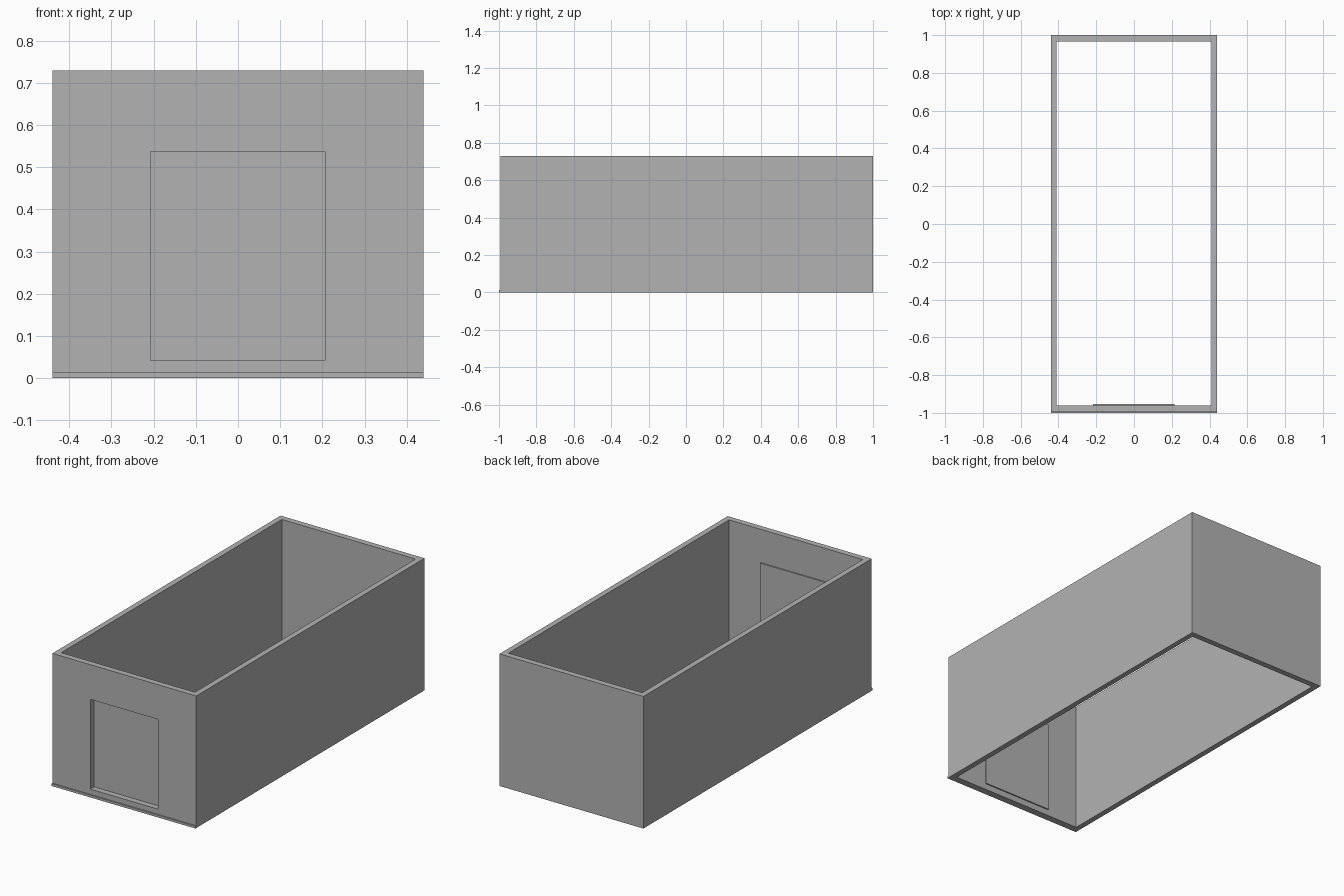
import bpy

# Remove the default object
cube = bpy.data.objects.get("Cube")
if cube:
    bpy.data.objects.remove(cube, do_unlink=True)

# Single plain grey
grey = bpy.data.materials.new("plain grey")
grey.use_nodes = True
COLOUR = (0.45, 0.45, 0.45, 1)
grey.diffuse_color = COLOUR
grey.node_tree.nodes["Principled BSDF"].inputs["Base Color"].default_value = COLOUR

HALF_W, HEIGHT = 0.44, 0.73
FRONT, BACK, WALL = -0.993, 1.0, 0.033


def frame(name, outer, inner, start, end, place):
    """Rectangular ring extruded from start to end; place maps (u, v, depth) to xyz."""
    verts = []
    for depth in (start, end):
        for u0, u1, v0, v1 in (outer, inner):
            verts += [place(u, v, depth) for u, v in
                      ((u0, v0), (u1, v0), (u1, v1), (u0, v1))]
    faces = []
    for i in range(4):
        j = (i + 1) % 4
        for a, b in ((0, 4), (4, 12), (12, 8), (8, 0)):
            faces.append((a + i, a + j, b + j, b + i))
    return make(name, verts, faces)


def box(name, x0, x1, y0, y1, z0, z1):
    verts = [(x, y, z) for z in (z0, z1)
             for x, y in ((x0, y0), (x1, y0), (x1, y1), (x0, y1))]
    faces = [(3, 2, 1, 0), (4, 5, 6, 7)]
    faces += [(i, (i + 1) % 4, (i + 1) % 4 + 4, i + 4) for i in range(4)]
    return make(name, verts, faces)


def make(name, verts, faces):
    mesh = bpy.data.meshes.new(name)
    mesh.from_pydata(verts, [], faces)
    mesh.materials.append(grey)
    obj = bpy.data.objects.new(name, mesh)
    bpy.context.collection.objects.link(obj)
    # Consistent outward normals
    import bmesh
    bm = bmesh.new()
    bm.from_mesh(mesh)
    bmesh.ops.recalc_face_normals(bm, faces=bm.faces)
    bm.to_mesh(mesh)
    bm.free()
    return obj


# Side and back walls, open above and below
inner_w = HALF_W - 0.031
for side, s in (("left", 1), ("right", -1)):
    xs = sorted((s * inner_w, s * HALF_W))
    box(side + "_wall", *xs, FRONT, BACK, 0, HEIGHT)
box("back_wall", -inner_w, inner_w, BACK - WALL, BACK, 0, HEIGHT)

# Front wall with the rectangular opening
frame("front_wall", (-inner_w, inner_w, 0, HEIGHT), (-0.208, 0.206, 0.042, 0.538),
      FRONT, FRONT + WALL, lambda u, v, d: (u, d, v))

# Thin panel closing the opening from inside
box("opening_panel", -0.216, 0.214, FRONT + WALL, FRONT + WALL + 0.007, 0.034, 0.546)

# Low strip along the foot of the front
box("front_foot_strip", -HALF_W, HALF_W, -1.0, FRONT, 0, 0.013)
